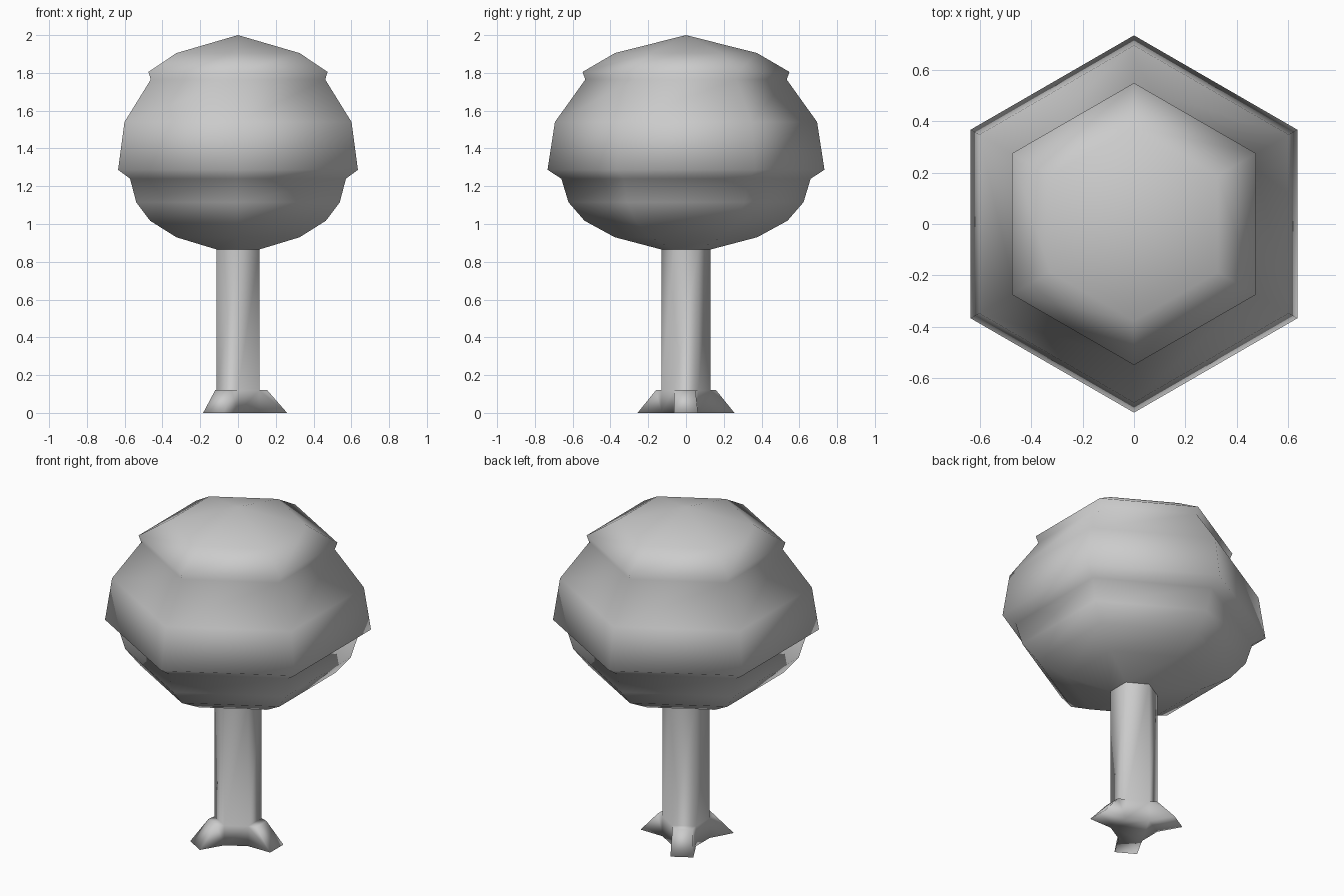
import bpy, bmesh
from math import cos, sin, radians
from mathutils import Vector

if "Cube" in bpy.data.objects:
    bpy.data.objects.remove(bpy.data.objects["Cube"])

SIDES = 6


def lathe(bm, profile):
    """Hexagonal rings with corners on +-y, joined into bands; returns (rings, bands)."""
    rings, bands = [], []
    for r, z in profile:
        rings.append([bm.verts.new((r * cos(radians(60 * i - 30)), r * sin(radians(60 * i - 30)), z))
                      for i in range(SIDES)])
    for a, b in zip(rings, rings[1:]):
        bands.append([bm.faces.new((a[i], a[(i + 1) % SIDES], b[(i + 1) % SIDES], b[i]))
                      for i in range(SIDES)])
    return rings, bands


def finish(bm, name):
    bmesh.ops.recalc_face_normals(bm, faces=bm.faces)
    mesh = bpy.data.meshes.new(name)
    bm.to_mesh(mesh)
    bm.free()
    for p in mesh.polygons:
        p.use_smooth = True
    obj = bpy.data.objects.new(name, mesh)
    bpy.context.collection.objects.link(obj)
    return obj


# Trunk: hexagonal post with three flared roots pulled from alternate sides
bm = bmesh.new()
rings, bands = lathe(bm, [(0.13, 0), (0.13, 0.12), (0.13, 0.865)])
bm.faces.new(rings[0][::-1])
for k in (0, 2, 4):
    a = radians(60 * k)
    out, side = Vector((cos(a), sin(a), 0)), Vector((-sin(a), cos(a), 0))
    face = bands[0][k]
    old = list(face.verts)
    new = []
    for v in old:
        top = v.co.z > 0.06
        dist, half = (0.155, 0.05) if top else (0.26, 0.063)
        sign = 1 if v.co.dot(side) > 0 else -1
        new.append(bm.verts.new(out * dist + side * half * sign + Vector((0, 0, v.co.z))))
    bm.faces.remove(face)
    for i in range(4):
        j = (i + 1) % 4
        bm.faces.new((old[i], old[j], new[j], new[i]))
    bm.faces.new(new)
finish(bm, "trunk")

# Foliage: stacked layers with small overhanging ledges, closed to a low point
bm = bmesh.new()
rings, _ = lathe(bm, [(0.13, 0.865), (0.377, 0.93), (0.537, 1.017), (0.622, 1.115),
                      (0.66, 1.24), (0.733, 1.287), (0.694, 1.54), (0.533, 1.765),
                      (0.548, 1.805), (0.376, 1.905)])
tip = bm.verts.new((0, 0, 2))
top = rings[-1]
for i in range(SIDES):
    bm.faces.new((top[i], top[(i + 1) % SIDES], tip))
finish(bm, "foliage")
